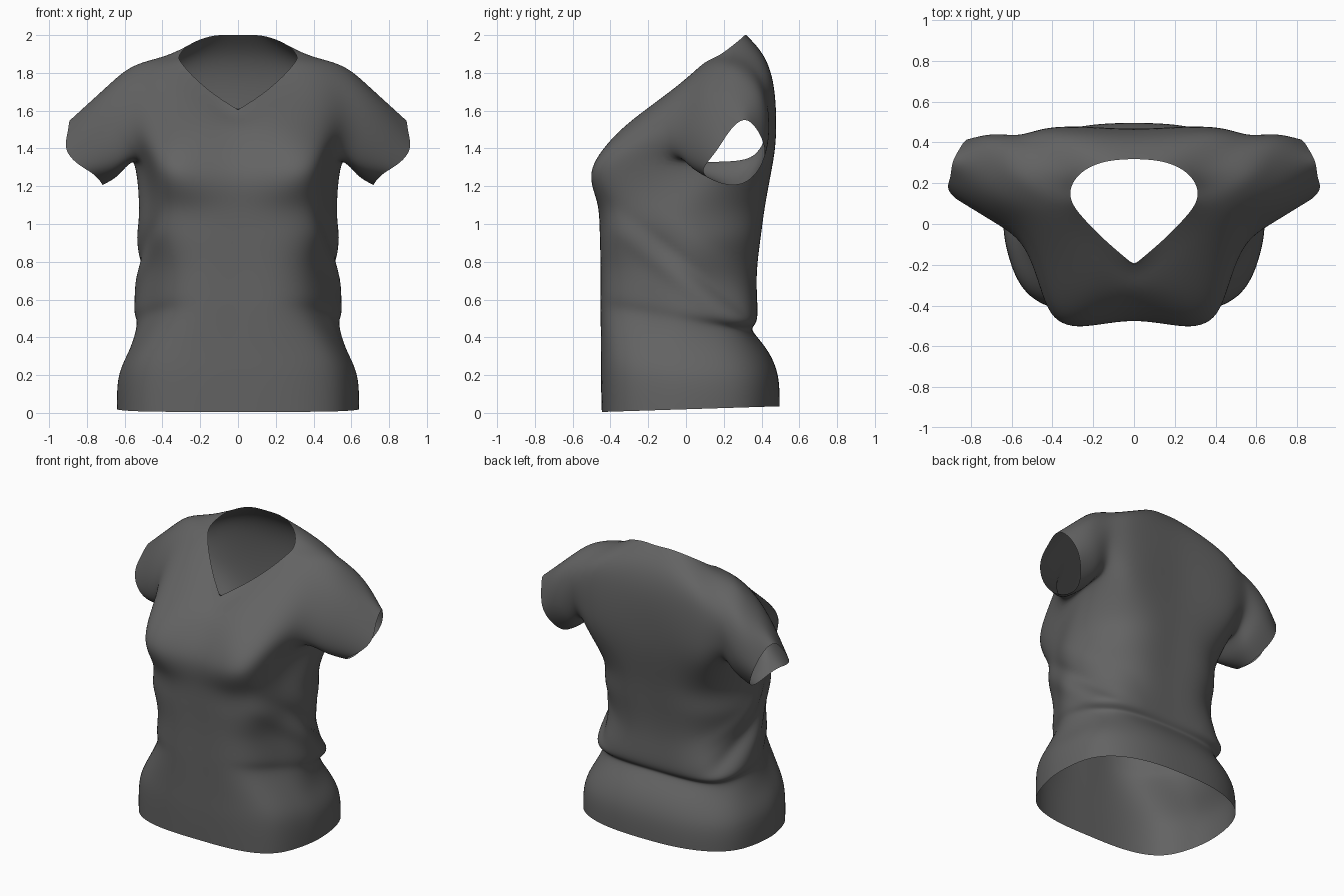
import bpy, bmesh, math
from mathutils import Vector

if "Cube" in bpy.data.objects:
    bpy.data.objects.remove(bpy.data.objects["Cube"])

fabric = bpy.data.materials.new("charcoal_fabric")
fabric.diffuse_color = (0.125, 0.125, 0.125, 1)
fabric.use_nodes = True
fabric.node_tree.nodes["Principled BSDF"].inputs["Base Color"].default_value = fabric.diffuse_color

# Half outlines, front centre to back centre (width share, depth share)
HIP = [(0, 0), (.42, .01), (.8, .1), (.96, .31), (1, .5),
       (.94, .75), (.72, .91), (.38, .985), (0, 1)]
PINCH = [(0, 0), (.38, .005), (.67, .1), (.86, .3), (1, .52),
         (.94, .76), (.74, .93), (.38, .99), (0, 1)]
FOLD = PINCH[:5] + [(.96, .78), (.77, .95), (.4, .99), (0, .99)]
WAIST = PINCH[:5] + [(.89, .74), (.66, .91), (.36, .985), (0, .99)]
RIB = [(0, 0), (.4, .005), (.73, .09), (.89, .3), (1, .52),
       (.92, .75), (.7, .92), (.38, .99), (0, .99)]
# Torso rings from hem to ribs: height, half width, front y, back y, rise to the front, outline
LOWER = [(.035, .64, -.445, .495, -.03, HIP), (.2, .63, -.45, .485, 0, HIP),
         (.34, .57, -.45, .425, .0, HIP), (.44, .535, -.45, .35, .09, PINCH),
         (.495, .545, -.45, .385, .13, FOLD), (.7, .53, -.45, .38, .08, WAIST),
         (.92, .53, -.455, .4, .02, RIB), (1.1, .525, -.465, .425, 0, RIB)]
rows = [[Vector((w * a, f + (b - f) * t, z + rise * (1 - t))) for a, t in shape]
        for z, w, f, b, rise, shape in LOWER]

# Bust, chest, yoke, shoulder and neckline rings (half, front to back)
BUST = [(0, -.465, 1.27), (.26, -.505, 1.27), (.42, -.425, 1.29), (.5, -.11, 1.34), (.55, .18, 1.33),
        (.54, .36, 1.36), (.42, .44, 1.32), (.22, .455, 1.3), (0, .45, 1.3)]
CHEST = [(0, -.37, 1.44), (.24, -.395, 1.45), (.42, -.305, 1.47), (.54, -.11, 1.5), None,
         (.56, .43, 1.52), (.42, .47, 1.5), (.22, .475, 1.5), (0, .465, 1.5)]
YOKE = [(0, -.3, 1.52), (.18, -.26, 1.57), (.36, -.145, 1.64), (.52, .0, 1.69), None,
        (.55, .43, 1.68), (.42, .46, 1.7), (.22, .465, 1.72), (0, .46, 1.72)]
SHOULDER = [(0, -.24, 1.565), (.15, -.16, 1.64), (.3, -.04, 1.735), (.45, .09, 1.815), (.54, .23, 1.845),
            (.48, .35, 1.825), (.37, .41, 1.84), (.19, .415, 1.88), (0, .41, 1.89)]
NECK = [(0, -.2, 1.605), (.13, -.09, 1.69), (.24, .02, 1.785), (.3, .1, 1.855), (.31, .17, 1.89),
        (.27, .24, 1.94), (.19, .29, 1.98), (.1, .312, 2.0), (0, .318, 2.0)]
rows += [BUST, CHEST, YOKE, SHOULDER, NECK]

# Sleeve rings, running round the armhole from the lower front corner
SLEEVE = [(.63, .02, 1.3), (.62, .19, 1.27), (.62, .35, 1.3), (.66, .43, 1.42), (.7, .435, 1.55),
          (.69, .39, 1.69), (.68, .27, 1.735), (.68, .14, 1.7), (.69, .05, 1.56), (.67, .0, 1.42)]
CUFF = [(.76, .1, 1.26), (.72, .21, 1.21), (.73, .33, 1.23), (.79, .41, 1.34), (.83, .405, 1.44),
        (.86, .36, 1.52), (.89, .3, 1.55), (.9, .23, 1.49), (.91, .17, 1.4), (.85, .11, 1.32)]
ARMHOLE = [(8, 3), (8, 4), (8, 5), (9, 5), (10, 5), (11, 5), (11, 4), (11, 3), (10, 3), (9, 3)]

verts, faces = [], []


def add(p, side):
    verts.append(Vector((p[0] * side, p[1], p[2])))
    return len(verts) - 1


def quad(a, b, c, d, side):
    faces.append((a, b, c, d) if side > 0 else (d, c, b, a))


# Both halves share the centre columns
centre = {}
for side in (1, -1):
    grid = {}
    for r, row in enumerate(rows):
        for c, p in enumerate(row):
            if p is None:
                continue
            if c in (0, 8):
                if (r, c) not in centre:
                    centre[r, c] = add(p, 1)
                grid[r, c] = centre[r, c]
            else:
                grid[r, c] = add(p, side)
    for r in range(len(rows) - 1):
        for c in range(8):
            if not (8 <= r <= 10 and c in (3, 4)):
                quad(grid[r, c], grid[r, c + 1], grid[r + 1, c + 1], grid[r + 1, c], side)
    # Sleeve grown out of the armhole
    loop = [grid[k] for k in ARMHOLE]
    for ring in (SLEEVE, CUFF):
        nxt = [add(p, side) for p in ring]
        for i in range(10):
            j = (i + 1) % 10
            quad(loop[i], loop[j], nxt[j], nxt[i], side)
        loop = nxt

mesh = bpy.data.meshes.new("shirt")
mesh.from_pydata([tuple(v) for v in verts], [], faces)
shirt = bpy.data.objects.new("shirt", mesh)
bpy.context.collection.objects.link(shirt)
mesh.materials.append(fabric)

# Sharp point of the V neck
crease = mesh.attributes.new("crease_vert", 'FLOAT', 'POINT')
crease.data[centre[12, 0]].value = 1.0

sub = shirt.modifiers.new("smooth_cloth", 'SUBSURF')
sub.levels = sub.render_levels = 3


def evaluated():
    bpy.context.view_layer.update()
    return shirt.evaluated_get(bpy.context.evaluated_depsgraph_get())


# Push the cage out so that the smoothed cloth passes through the given points
for _ in range(4):
    smooth = [v.co.copy() for v in evaluated().data.vertices[:len(verts)]]
    for v, target, now in zip(mesh.vertices, verts, smooth):
        v.co += (target - now) * .7
    mesh.update()

final = bpy.data.meshes.new_from_object(evaluated())
shirt.modifiers.clear()
shirt.data = final

# Diagonal drapes running from the front ribs down to the back of the waist
normals = [v.normal.copy() for v in final.vertices]
for v, n in zip(final.vertices, normals):
    x, y, z = v.co
    s = z + .8 * y
    where = min(1, max(0, (abs(x) - .25) / .2)) * math.exp(-((z - .7) / .3) ** 2)
    fold = (-.015 * math.exp(-((s - .8) / .05) ** 2) + .01 * math.exp(-((s - .68) / .06) ** 2)
            + .008 * math.exp(-((s - .95) / .06) ** 2))
    v.co += n * (fold * where)

for p in final.polygons:
    p.use_smooth = True
